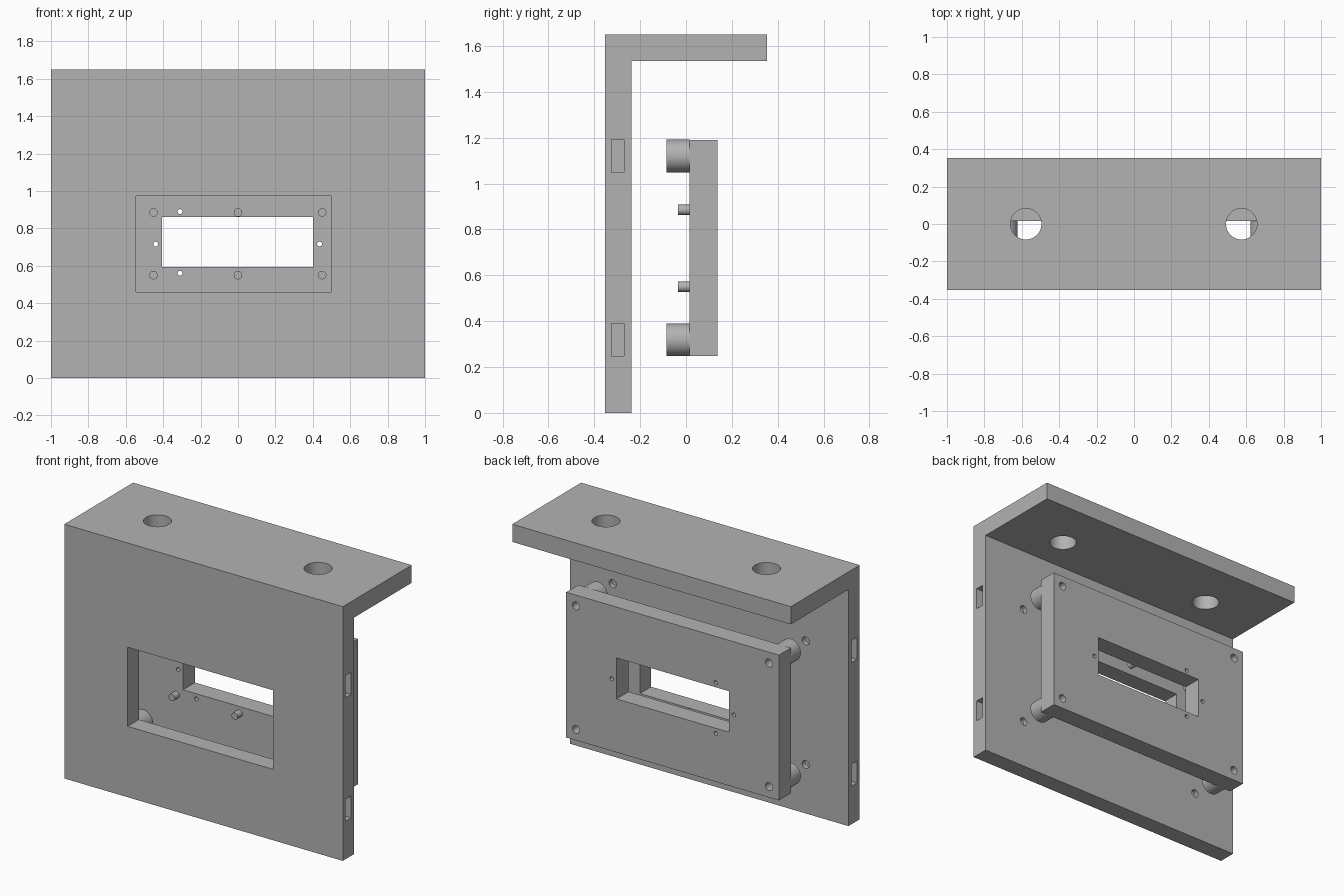
import bpy
from math import radians
from mathutils import Vector

if "Cube" in bpy.data.objects:
    bpy.data.objects.remove(bpy.data.objects["Cube"])

grey = bpy.data.materials.new("plain grey")
grey.use_nodes = True
COLOUR = (0.45, 0.45, 0.45, 1)
grey.diffuse_color = COLOUR
grey.node_tree.nodes["Principled BSDF"].inputs["Base Color"].default_value = COLOUR


def box(name, x, y, z):
    """Box from its (low, high) range on each axis."""
    low, high = (Vector(p) for p in zip(x, y, z))
    bpy.ops.mesh.primitive_cube_add(size=1)
    ob = bpy.context.object
    ob.name = name
    for v in ob.data.vertices:
        v.co = (low + high) / 2 + v.co * (high - low)
    ob.data.materials.append(grey)
    return ob


def rod(name, x, z, y, radius):
    """Cylinder lying along y."""
    bpy.ops.mesh.primitive_cylinder_add(
        vertices=40, radius=radius, depth=y[1] - y[0],
        location=(x, sum(y) / 2, z), rotation=(radians(90), 0, 0))
    ob = bpy.context.object
    ob.name = name
    ob.data.materials.append(grey)
    return ob


def combine(target, other, operation="DIFFERENCE"):
    """Apply a boolean and drop the other shape."""
    mod = target.modifiers.new("combine", "BOOLEAN")
    mod.operation, mod.solver, mod.object = operation, "EXACT", other
    bpy.context.view_layer.objects.active = target
    bpy.ops.object.modifier_apply(modifier=mod.name)
    bpy.data.objects.remove(other)


def smooth(ob):
    bpy.ops.object.select_all(action="DESELECT")
    ob.select_set(True)
    bpy.context.view_layer.objects.active = ob
    bpy.ops.object.shade_smooth_by_angle(angle=radians(30))


BOLT_X, BOLT_Z = 0.693, (0.318, 1.12)
PLATE_Y = (0.015, 0.138)
bolts = [(side, z) for side in (-1, 1) for z in BOLT_Z]

# L-shaped bracket, cut from one solid block
bracket = box("bracket", (-1, 1), (-0.353, 0.353), (0, 1.65))
combine(bracket, box("cutter", (-2, 2), (-0.238, 1), (-1, 1.535)))
combine(bracket, box("cutter", (-0.545, 0.497), (-1, 0), (0.46, 0.973)))

# Mounting holes in the top flange
for x in (-0.578, 0.575):
    hole = rod("cutter", x, 1.6, (-0.15, 0.15), 0.083)
    hole.rotation_euler = (0, 0, 0)
    hole.location.y = 0
    combine(bracket, hole)

# Nut slots in the sides, met by blind bolt holes from behind
for side, z in bolts:
    slot_x = sorted((side * 0.62, side * 1.1))
    combine(bracket, box("cutter", slot_x, (-0.324, -0.27), (z - 0.071, z + 0.071)))
    combine(bracket, rod("cutter", side * BOLT_X, z, (-0.3, -0.2), 0.026))
smooth(bracket)

# Rear panel with its window
panel = box("rear_panel", (-0.764, 0.764), PLATE_Y, (0.247, 1.19))
combine(panel, box("cutter", (-0.405, 0.402), (-1, 1), (0.594, 0.86)))

# Small screw holes around the window
for x, z in ((-0.31, 0.89), (-0.31, 0.56), (-0.44, 0.716), (0.436, 0.716)):
    combine(panel, rod("cutter", x, z, (-0.1, 0.3), 0.013))

# Bolt holes through the panel and its standoffs
for side, z in bolts:
    combine(panel, rod("cutter", side * BOLT_X, z, (-0.2, 0.3), 0.026))
    standoff = rod("standoff", side * BOLT_X, z, (-0.086, PLATE_Y[0]), 0.071)
    combine(standoff, rod("cutter", side * BOLT_X, z, (-0.2, 0.3), 0.026))
    smooth(standoff)
smooth(panel)

# Locating pegs on the front of the panel
for x in (-0.452, 0, 0.45):
    for z in (0.55, 0.885):
        smooth(rod("locating_peg", x, z, (-0.035, PLATE_Y[0] + 0.01), 0.0225))
